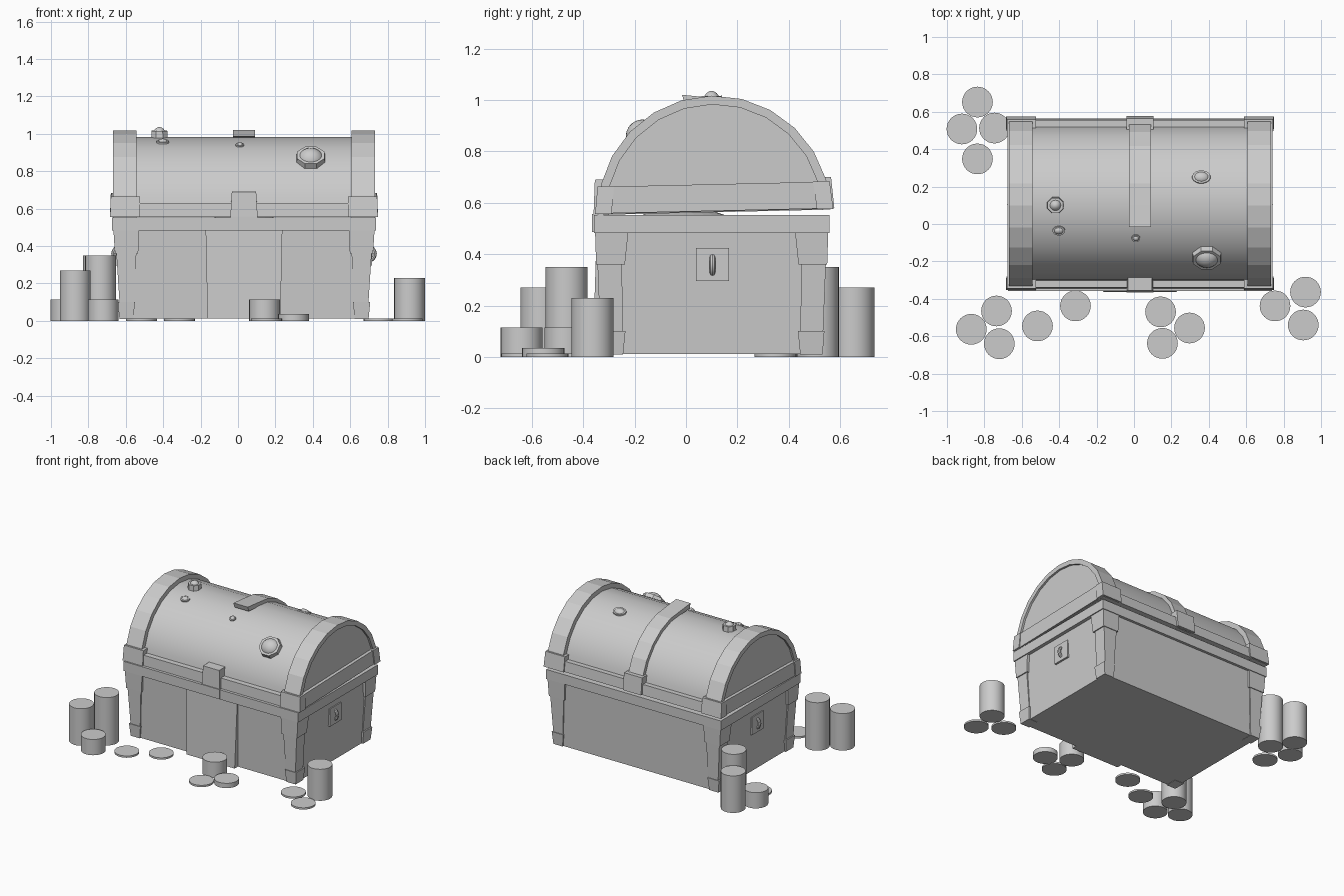
import bpy, bmesh
from math import sin, cos, pi, radians
from mathutils import Matrix, Vector

if "Cube" in bpy.data.objects:
    bpy.data.objects.remove(bpy.data.objects["Cube"])

BASE = Matrix.Translation((0.032, 0.10, 0))          # chest centre on the ground
HINGE = Matrix.Translation((0, -0.455, 0.556))
LID = (Matrix.Translation((0.032, 0.11, 0)) @ HINGE
       @ Matrix.Rotation(radians(1.3), 4, 'X') @ HINGE.inverted())
AXIS_Z = 0.553                                       # centre of the lid arch


def finish(name, bm, mat, smooth=False):
    bmesh.ops.recalc_face_normals(bm, faces=bm.faces)
    me = bpy.data.meshes.new(name)
    bm.to_mesh(me)
    bm.free()
    ob = bpy.data.objects.new(name, me)
    bpy.context.collection.objects.link(ob)
    ob.matrix_world = mat
    if smooth:
        bpy.ops.object.select_all(action='DESELECT')
        ob.select_set(True)
        bpy.context.view_layer.objects.active = ob
        bpy.ops.object.shade_smooth_by_angle(angle=radians(30))
    return ob


def block(name, bottom, top, z0, z1, mat=BASE):
    """Tapered box: bottom and top are (x0, x1, y0, y1)."""
    bm = bmesh.new()
    rings = []
    for (x0, x1, y0, y1), z in ((bottom, z0), (top, z1)):
        rings.append([bm.verts.new(p) for p in
                      ((x0, y0, z), (x1, y0, z), (x1, y1, z), (x0, y1, z))])
    a, b = rings
    bm.faces.new(a)
    bm.faces.new(b)
    for i in range(4):
        j = (i + 1) % 4
        bm.faces.new((a[i], a[j], b[j], b[i]))
    return finish(name, bm, mat)


def corner(name, outer0, outer1, inner0, inner1, z0, z1, sx, sy, mat=BASE):
    """Tapered corner piece; outer and inner are (x, y) at the bottom and top."""
    rects = [(sx * i[0], sx * o[0], sy * i[1], sy * o[1])
             for o, i in ((outer0, inner0), (outer1, inner1))]
    return block(name, rects[0], rects[1], z0, z1, mat)


def extrude_x(name, profile, x0, x1, mat=LID, smooth=False):
    bm = bmesh.new()
    face = bm.faces.new([bm.verts.new((x0, y, z)) for y, z in profile])
    res = bmesh.ops.extrude_face_region(bm, geom=[face])
    vs = [v for v in res['geom'] if isinstance(v, bmesh.types.BMVert)]
    bmesh.ops.translate(bm, verts=vs, vec=(x1 - x0, 0, 0))
    return finish(name, bm, mat, smooth)


def arc(r, a0=0, a1=180, n=12):
    return [(r * cos(radians(a0 + (a1 - a0) * i / n)),
             AXIS_Z + r * sin(radians(a0 + (a1 - a0) * i / n))) for i in range(n + 1)]


def sym(x, y):
    return (-x, x, -y, y)


# body, rim and front panel
block("chest_body", sym(0.655, 0.425), sym(0.68, 0.44), 0.012, 0.49)
block("body_rim", sym(0.705, 0.459), sym(0.705, 0.459), 0.483, 0.553)
block("front_panel", (-0.195, 0.195, -0.463, -0.3), (-0.205, 0.205, -0.448, -0.3), 0.012, 0.484)
# treasure just visible in the gap
bm = bmesh.new()
bmesh.ops.create_cone(bm, cap_ends=True, segments=24, radius1=0.18, radius2=0.12, depth=0.02)
finish("treasure_mound", bm, BASE @ Matrix.Translation((0, -0.11, 0.556)))

# corner brackets, legs, feet and lid rim corners
for sx in (-1, 1):
    for sy in (-1, 1):
        corner("corner_bracket", (0.690, 0.450), (0.698, 0.454), (0.566, 0.338), (0.56, 0.325),
               0.36, 0.485, sx, sy)
        corner("corner_leg", (0.665, 0.434), (0.683, 0.445), (0.588, 0.345), (0.575, 0.35),
               0.09, 0.37, sx, sy)
        corner("corner_foot", (0.666, 0.432), (0.675, 0.439), (0.592, 0.345), (0.583, 0.336),
               0.01, 0.10, sx, sy)
        corner("lid_rim_corner", (0.716, 0.464), (0.712, 0.452), (0.555, 0.40), (0.555, 0.388),
               0.556, 0.664, sx, sy, LID)

# lid arch, rim and end bands
extrude_x("lid_shell", arc(0.42), -0.685, 0.685, smooth=True)
block("lid_rim", sym(0.70, 0.454), sym(0.70, 0.448), 0.556, 0.63, LID)
for s in (-1, 1):
    a, b = sorted((s * 0.56, s * 0.708))
    block("lid_end_rim", (a, b, -0.457, 0.457), (a, b, -0.446, 0.446), 0.558, 0.662, LID)
    extrude_x("lid_end_band", arc(0.454) + arc(0.42)[::-1], s * 0.575, s * 0.70)

# broken strap over the back half, with its loose end lifted
outer = arc(0.446, 0, 90, 6) + [(-0.115, AXIS_Z + 0.460)]
inner = arc(0.415, 0, 90, 6) + [(-0.105, AXIS_Z + 0.425)]
extrude_x("lid_strap", outer + inner[::-1], -0.058, 0.058)

# clasps
block("front_clasp_upper", (-0.073, 0.073, -0.470, -0.38), (-0.065, 0.065, -0.462, -0.38), 0.556, 0.69, LID)
block("front_clasp_lower", (-0.073, 0.073, -0.466, -0.40), (-0.073, 0.073, -0.466, -0.40), 0.487, 0.557)
block("back_hinge", (-0.073, 0.073, 0.38, 0.468), (-0.073, 0.073, 0.38, 0.458), 0.558, 0.68, LID)

# side plates and ring handles
for s in (-1, 1):
    a, b = sorted((s * 0.64, s * 0.684))
    block("handle_plate", (a, b, -0.062, 0.068), (a, b, -0.062, 0.068), 0.295, 0.424)
    bm = bmesh.new()
    loops = []
    for i in range(16):
        t = 2 * pi * i / 16
        d = Vector((cos(t), 0, sin(t)))
        loops.append([bm.verts.new(d * (0.037 + 0.011 * cos(2 * pi * j / 8))
                      + Vector((0, 0.011 * sin(2 * pi * j / 8), 0))) for j in range(8)])
    for i in range(16):
        p, q = loops[i], loops[(i + 1) % 16]
        for j in range(8):
            k = (j + 1) % 8
            bm.faces.new((p[j], p[k], q[k], q[j]))
    finish("ring_handle", bm, BASE @ Matrix.Translation((s * 0.662, 0.003, 0.358)), True)


# gems set in the lid: x, lean angle, half sizes, frame top, gem top, frame sides
def gem(x, lean, rx, ry, frame_top, top, sides):
    mat = (LID @ Matrix.Translation((x, 0, AXIS_Z)) @ Matrix.Rotation(radians(-lean), 4, 'X'))
    bm = bmesh.new()
    bmesh.ops.create_cone(bm, cap_ends=True, segments=sides, radius1=1, radius2=0.9, depth=1)
    d = frame_top - 0.39
    bmesh.ops.transform(bm, verts=bm.verts, matrix=Matrix.Translation((0, 0, 0.39 + d / 2))
                        @ Matrix.Diagonal((rx, ry, d, 1)) @ Matrix.Rotation(pi / sides, 4, 'Z'))
    finish("gem_frame", bm, mat, sides > 8)
    bm = bmesh.new()
    bmesh.ops.create_uvsphere(bm, u_segments=20, v_segments=12, radius=1)
    h = top - 0.41
    bmesh.ops.transform(bm, verts=bm.verts, matrix=Matrix.Translation((0, 0, 0.41))
                        @ Matrix.Diagonal((rx * 0.8, ry * 0.8, h, 1)))
    finish("gem", bm, mat, True)


gem(0.357, -42, 0.087, 0.080, 0.443, 0.472, 8)
gem(-0.452, 0, 0.050, 0.048, 0.453, 0.473, 8)
gem(-0.434, -19, 0.037, 0.029, 0.425, 0.436, 16)
gem(-0.022, -25, 0.025, 0.023, 0.425, 0.434, 16)
gem(0.328, 21, 0.054, 0.040, 0.425, 0.438, 16)

# coin stacks: x, y, height
coins = [(-0.837, 0.652, 0.27), (-0.92, 0.508, 0.115), (-0.746, 0.513, 0.35), (-0.837, 0.348, 0.013),
         (-0.735, -0.465, 0.35), (-0.87, -0.563, 0.27), (-0.72, -0.64, 0.115), (-0.516, -0.545, 0.013),
         (-0.313, -0.438, 0.013), (0.142, -0.47, 0.115), (0.297, -0.556, 0.035), (0.152, -0.638, 0.013),
         (0.754, -0.438, 0.013), (0.917, -0.364, 0.23), (0.905, -0.54, 0.013)]
for x, y, h in coins:
    bm = bmesh.new()
    bmesh.ops.create_cone(bm, cap_ends=True, segments=32, radius1=0.082, radius2=0.082, depth=h)
    finish("coin_stack", bm, Matrix.Translation((x, y, h / 2)), True)
